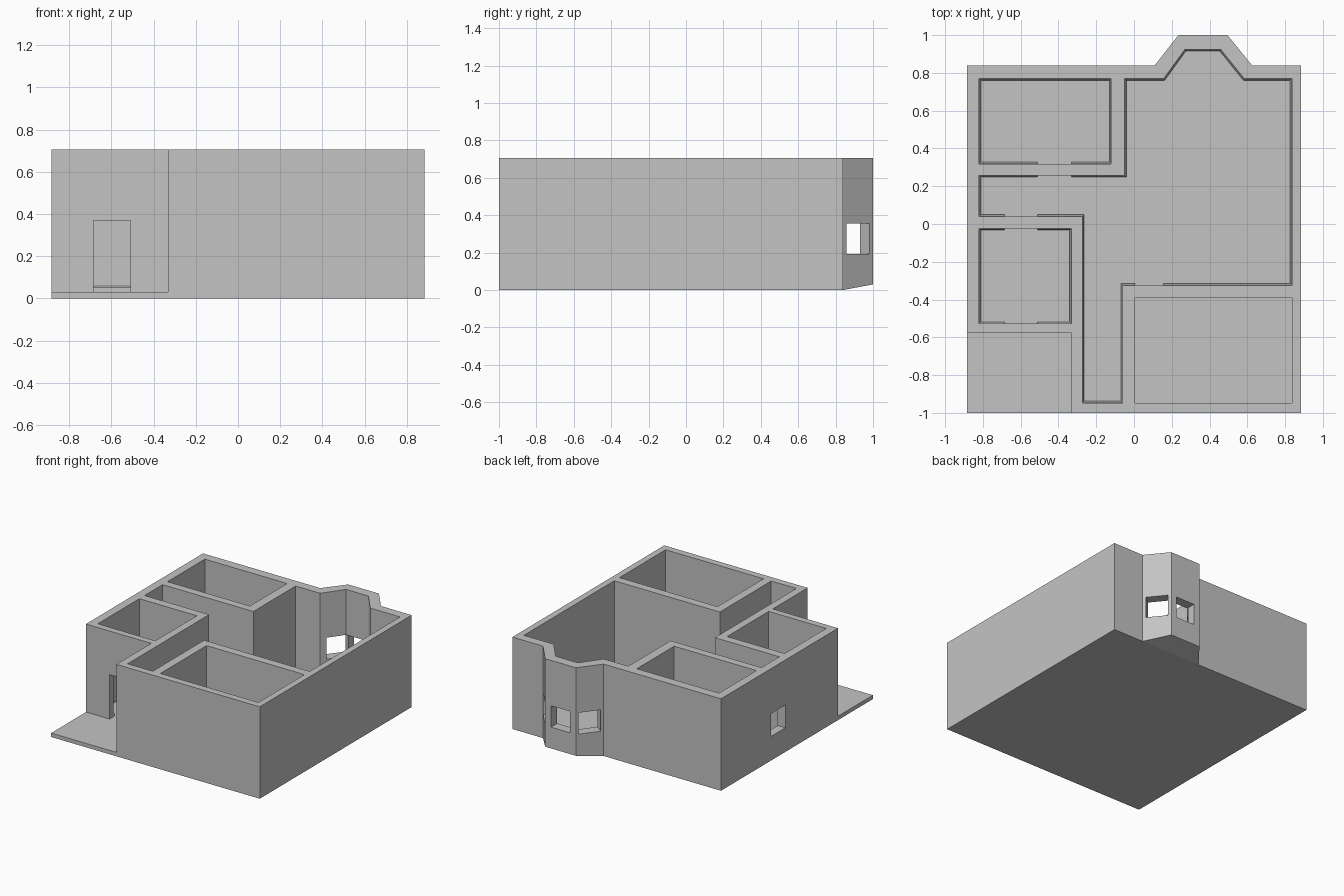
import bpy, bmesh, math
from mathutils import Vector

if "Cube" in bpy.data.objects:
    bpy.data.objects.remove(bpy.data.objects["Cube"])

TOP, FLOOR = 0.705, 0.03

grey = bpy.data.materials.new("plain_grey")
grey.diffuse_color = (0.55, 0.55, 0.55, 1)
grey.use_nodes = True
grey.node_tree.nodes["Principled BSDF"].inputs["Base Color"].default_value = grey.diffuse_color


def finish(name, bm):
    bmesh.ops.recalc_face_normals(bm, faces=bm.faces[:])
    me = bpy.data.meshes.new(name)
    bm.to_mesh(me)
    bm.free()
    me.materials.append(grey)
    ob = bpy.data.objects.new(name, me)
    bpy.context.collection.objects.link(ob)
    return ob


def prism(name, pts, z0, z1):
    bm = bmesh.new()
    face = bm.faces.new([bm.verts.new((x, y, z0)) for x, y in pts])
    new = bmesh.ops.extrude_face_region(bm, geom=[face])["geom"]
    bmesh.ops.translate(bm, vec=(0, 0, z1 - z0),
                        verts=[v for v in new if isinstance(v, bmesh.types.BMVert)])
    return finish(name, bm)


def rect(x0, x1, y0, y1):
    return [(x0, y0), (x1, y0), (x1, y1), (x0, y1)]


def boolean(ob, tool, op="DIFFERENCE", keep=False):
    mod = ob.modifiers.new(op.lower(), "BOOLEAN")
    mod.operation, mod.solver, mod.object = op, "EXACT", tool
    with bpy.context.temp_override(object=ob, active_object=ob, selected_objects=[ob]):
        bpy.ops.object.modifier_apply(modifier=mod.name)
    if not keep:
        bpy.data.objects.remove(tool)


def offset(pts, d):
    """Mitred inward offset of a counter-clockwise polygon."""
    out, n = [], len(pts)
    for i in range(n):
        a, b, c = (Vector(pts[(i + k) % n]) for k in (-1, 0, 1))
        u, v = (b - a).normalized(), (c - b).normalized()
        n1, n2 = Vector((-u.y, u.x)), Vector((-v.y, v.x))
        out.append(b + (n1 + n2) * d / (1 + n1.dot(n2)))
    return out


def skirting(name, pts):
    """Bevelled board swept around a room."""
    bm = bmesh.new()
    profile = [(-0.003, FLOOR - 0.003), (0.009, FLOOR - 0.003),
               (0.009, 0.052), (0.002, 0.06), (-0.003, 0.06)]
    rings = [[bm.verts.new((p.x, p.y, z)) for p in offset(pts, d)] for d, z in profile]
    n = len(pts)
    for k, r in enumerate(rings):
        s = rings[(k + 1) % len(rings)]
        for i in range(n):
            j = (i + 1) % n
            bm.faces.new((r[i], r[j], s[j], s[i]))
    return finish(name, bm)


# Room outlines, counter-clockwise
back_room = rect(-0.82, -0.122, 0.318, 0.77)
entry_room = rect(-0.82, -0.332, -0.528, -0.024)
side_room = rect(0.005, 0.836, -0.947, -0.388)
hall = [(-0.82, 0.04), (-0.273, 0.04), (-0.273, -0.947), (-0.06, -0.947),
        (-0.06, -0.325), (0.836, -0.325), (0.836, 0.77), (0.583, 0.77),
        (0.458, 0.925), (0.27, 0.925), (0.158, 0.77), (-0.05, 0.77),
        (-0.05, 0.258), (-0.82, 0.258)]

# Solid block with the bay
house = prism("house_shell", rect(-0.885, 0.885, -1, 0.84), 0, TOP)
bay = [(0.625, 0.84), (0.495, 1), (0.235, 1), (0.11, 0.84)]
bm = bmesh.new()
for x, y in bay + [(0.11, 0.8), (0.625, 0.8)]:
    for z in (FLOOR, TOP):
        bm.verts.new((x, y, z))
for x in (0.11, 0.625):
    bm.verts.new((x, 0.84, 0))
bmesh.ops.convex_hull(bm, input=bm.verts[:])
bmesh.ops.dissolve_limit(bm, angle_limit=0.01, verts=bm.verts[:], edges=bm.edges[:])
boolean(house, finish("bay_block", bm), "UNION")

# Porch and rooms
boolean(house, prism("porch_cut", rect(-1, -0.332, -1.1, -0.578), FLOOR, 0.8))
for pts in (back_room, entry_room, side_room, hall):
    boolean(house, prism("room_cut", pts, FLOOR, 0.8))

# Skirting boards
boards = [skirting("back_room_skirting", back_room),
          skirting("entry_room_skirting", entry_room),
          skirting("hall_skirting", hall)]

# Doorways
for x0, x1, y0, y1 in ((-0.685, -0.51, -0.62, -0.49), (-0.685, -0.51, -0.06, 0.075),
                       (-0.51, -0.332, 0.22, 0.355), (0.006, 0.157, -0.425, -0.29)):
    cut = prism("door_cut", rect(x0, x1, y0, y1), FLOOR, 0.37)
    for b in boards:
        low = prism("board_cut", rect(x0, x1, y0, y1), 0, 0.37)
        boolean(b, low)
    boolean(house, cut)

# Hall window
boolean(house, prism("window_cut", rect(-0.95, -0.79, 0.06, 0.235), 0.185, 0.36))

# Bay windows, square to each panel
for a, b in zip(bay, bay[1:]):
    a, b = Vector(a), Vector(b)
    u = (b - a).normalized()
    n = Vector((u.y, -u.x))
    c = (a + b) / 2
    pts = [c + u * s * 0.08 + n * t for s, t in ((-1, 0.04), (1, 0.04), (1, -0.1), (-1, -0.1))]
    boolean(house, prism("window_cut", pts, 0.193, 0.357))
